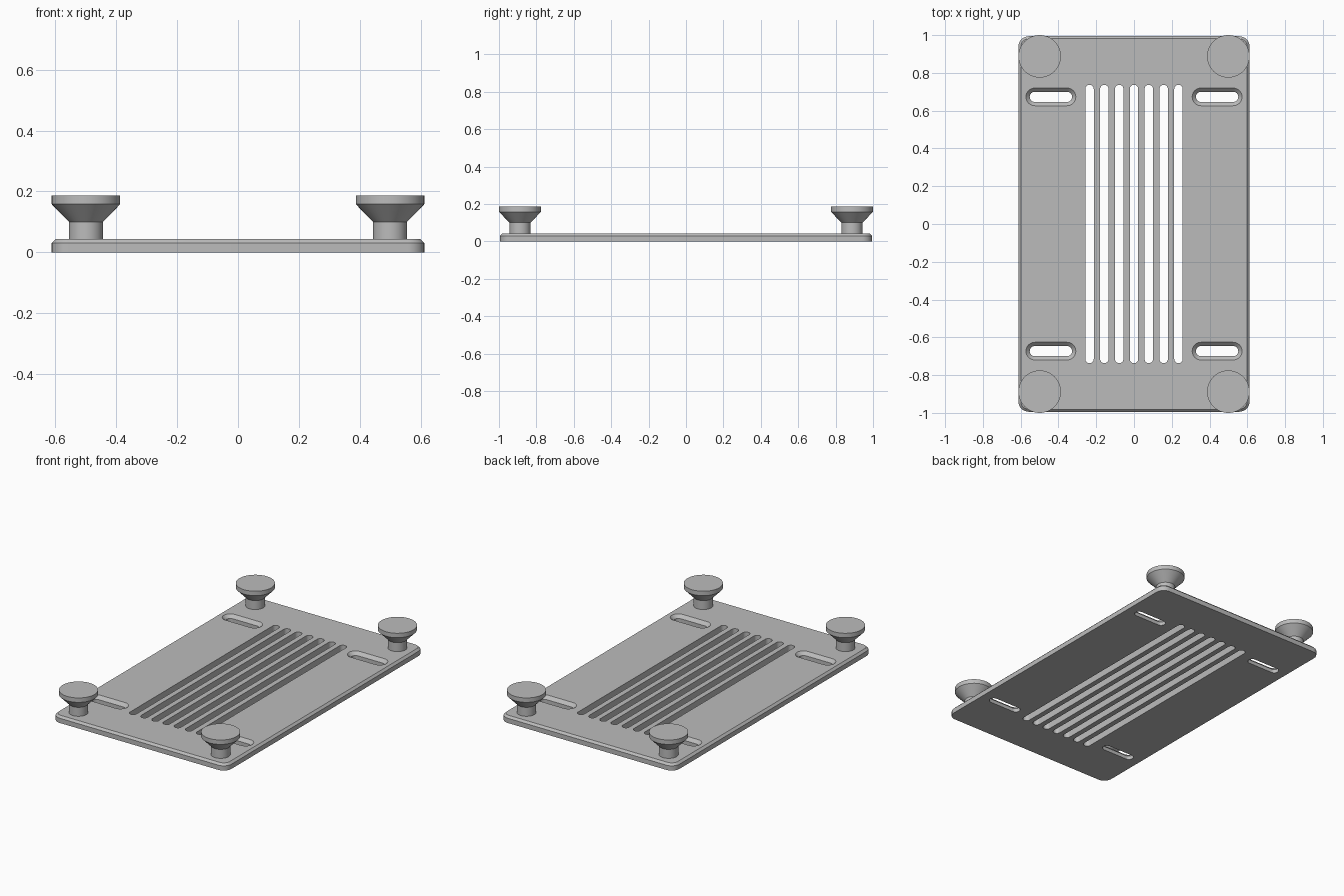
import bpy, bmesh
from math import sin, cos, pi, radians
from mathutils import Matrix, Vector

cube = bpy.data.objects.get("Cube")
if cube:
    bpy.data.objects.remove(cube, do_unlink=True)

THICK = 0.043      # plate thickness
CHAMFER = 0.013    # chamfer on the plate's top edge

grey = bpy.data.materials.new("Mid grey")
grey.use_nodes = True
colour = (0.5, 0.5, 0.5, 1)
grey.diffuse_color = colour
grey.node_tree.nodes["Principled BSDF"].inputs["Base Color"].default_value = colour


def add_object(name, bm):
    bmesh.ops.recalc_face_normals(bm, faces=bm.faces)
    mesh = bpy.data.meshes.new(name)
    bm.to_mesh(mesh)
    bm.free()
    mesh.materials.append(grey)
    obj = bpy.data.objects.new(name, mesh)
    bpy.context.collection.objects.link(obj)
    return obj


def smooth(obj):
    bpy.ops.object.select_all(action='DESELECT')
    obj.select_set(True)
    bpy.context.view_layer.objects.active = obj
    bpy.ops.object.shade_smooth_by_angle(angle=radians(30))


def rounded_loft(bm, centre, half_x, half_y, radius, levels, steps=8):
    """Stack of rounded rectangles; levels are (z, inset) pairs."""
    rings = []
    for z, inset in levels:
        ring = []
        for corner, (sx, sy) in enumerate([(1, 1), (-1, 1), (-1, -1), (1, -1)]):
            for i in range(steps + 1):
                a = (corner + i / steps) * pi / 2
                r = radius - inset
                ring.append(bm.verts.new((
                    centre[0] + sx * (half_x - radius) + r * cos(a),
                    centre[1] + sy * (half_y - radius) + r * sin(a), z)))
        rings.append(ring)
    for low, high in zip(rings, rings[1:]):
        for i in range(len(low)):
            j = (i + 1) % len(low)
            bm.faces.new((low[i], low[j], high[j], high[i]))
    bm.faces.new(rings[0][::-1])
    bm.faces.new(rings[-1])


# Base plate with rounded corners and a chamfered top edge
bm = bmesh.new()
rounded_loft(bm, (0, 0), 0.612, 0.994, 0.055,
             [(0, 0), (THICK - CHAMFER, 0), (THICK, CHAMFER)])
plate = add_object("base_plate", bm)

# Cutter: seven long vent slots and four countersunk mounting slots
bm = bmesh.new()
for k in range(-3, 4):
    rounded_loft(bm, (k * 0.0785, 0), 0.0225, 0.737, 0.0224,
                 [(-0.1, 0), (0.1, 0)])
for sx in (-1, 1):
    for sy in (-1, 1):
        rounded_loft(bm, (sx * 0.44, sy * 0.673), 0.132, 0.047, 0.0469,
                     [(-0.1, 0.02), (THICK - 0.02, 0.02), (THICK, 0), (0.1, 0)])
cutter = add_object("slot_cutter", bm)
cutter.hide_render = True

cut = plate.modifiers.new("slots", 'BOOLEAN')
cut.operation = 'DIFFERENCE'
cut.solver = 'EXACT'
cut.object = cutter
bpy.context.view_layer.objects.active = plate
plate.select_set(True)
bpy.ops.object.modifier_apply(modifier=cut.name)
bpy.data.objects.remove(cutter, do_unlink=True)
smooth(plate)

# Flared round knobs at the four corners, turned from one profile
profile = [(0, 0.035), (0.056, 0.035), (0.056, 0.1),
           (0.1125, 0.158), (0.1125, 0.186), (0, 0.186)]
for side, sx in (("right", -1), ("left", 1)):
    for end, sy in (("front", -1), ("back", 1)):
        bm = bmesh.new()
        verts = [bm.verts.new((r, 0, z)) for r, z in profile]
        edges = [bm.edges.new(pair) for pair in zip(verts, verts[1:])]
        bmesh.ops.spin(bm, geom=verts + edges, cent=(0, 0, 0), axis=(0, 0, 1),
                       angle=2 * pi, steps=48, use_duplicate=False)
        bmesh.ops.remove_doubles(bm, verts=bm.verts, dist=0.0001)
        # Merge the fan triangles of each flat cap
        bmesh.ops.dissolve_limit(bm, angle_limit=radians(1), verts=bm.verts, edges=bm.edges)
        bm.transform(Matrix.Translation(Vector((sx * 0.4995, sy * 0.8875, 0))))
        smooth(add_object(f"{end}_{side}_knob", bm))
